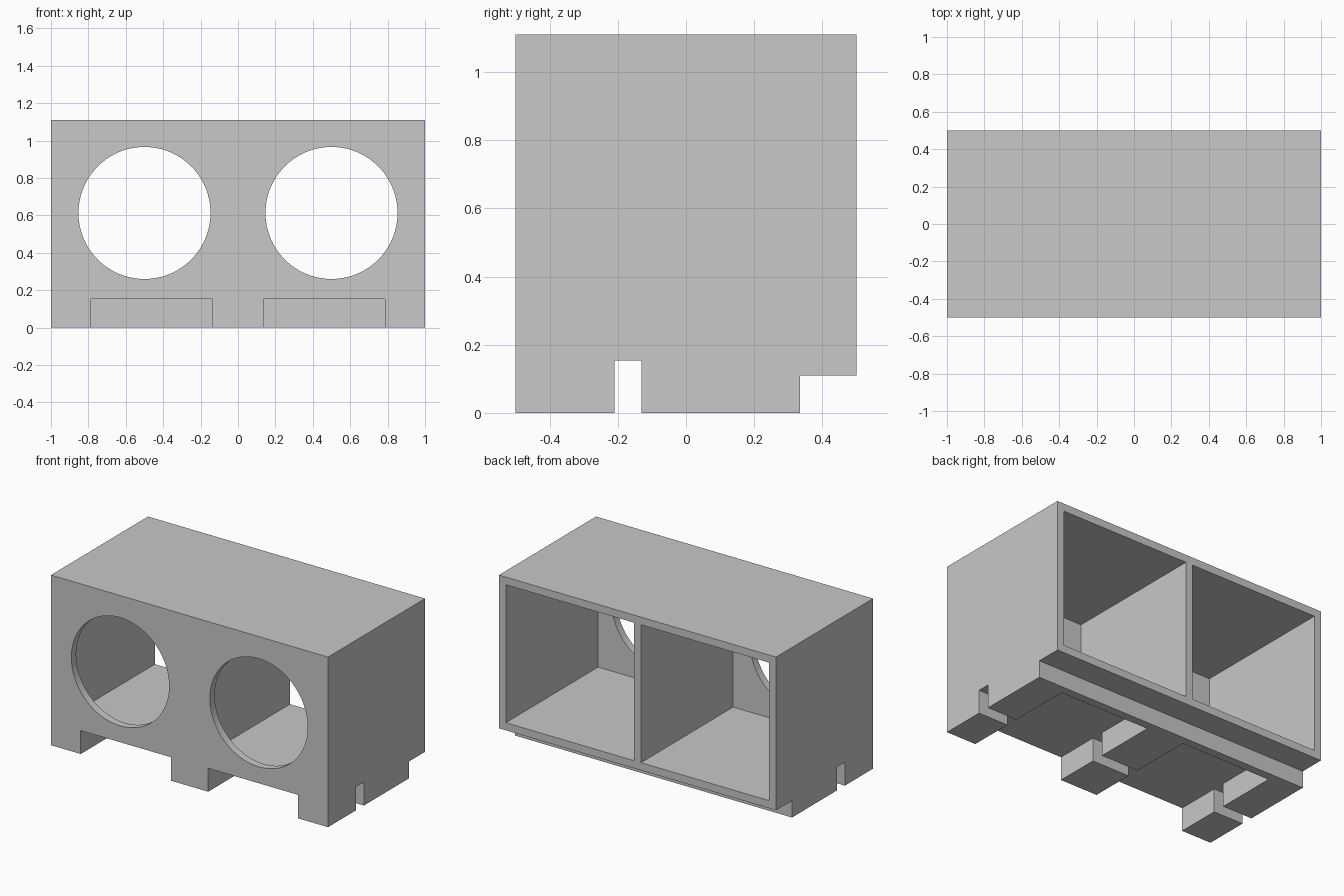
import bpy
import bmesh
import math

cube = bpy.data.objects.get("Cube")
if cube:
    bpy.data.objects.remove(cube, do_unlink=True)

grey = bpy.data.materials.new("plain grey")
grey.use_nodes = True
colour = (0.58, 0.58, 0.58, 1)
grey.diffuse_color = colour
grey.node_tree.nodes["Principled BSDF"].inputs["Base Color"].default_value = colour

WALL = 0.05
DEPTH = 0.5       # half depth
BASE = 0.11       # underside of the rear lip
TOP = 1.11
CLEAR = 0.153     # height of the gaps under the body


def to_object(name, bm):
    bmesh.ops.recalc_face_normals(bm, faces=bm.faces)
    mesh = bpy.data.meshes.new(name)
    bm.to_mesh(mesh)
    bm.free()
    obj = bpy.data.objects.new(name, mesh)
    bpy.context.collection.objects.link(obj)
    mesh.materials.append(grey)
    return obj


def box(name, x, y, z):
    bm = bmesh.new()
    bmesh.ops.create_cube(bm, size=1)
    for v in bm.verts:
        for i, (low, high) in enumerate((x, y, z)):
            v.co[i] = low if v.co[i] < 0 else high
    return to_object(name, bm)


def cut(target, cutter):
    cutter.hide_render = True
    mod = target.modifiers.new("cut", "BOOLEAN")
    mod.operation = "DIFFERENCE"
    mod.solver = "EXACT"
    mod.object = cutter
    bpy.context.view_layer.objects.active = target
    bpy.ops.object.modifier_apply(modifier=mod.name)
    bpy.data.objects.remove(cutter, do_unlink=True)


# Housing: side profile with cross slot and stepped rear, swept across the width
profile = [(-DEPTH, 0), (-0.21, 0), (-0.21, CLEAR), (-0.13, CLEAR), (-0.13, 0),
           (0.335, 0), (0.335, BASE), (DEPTH, BASE), (DEPTH, TOP), (-DEPTH, TOP)]
bm = bmesh.new()
side = bm.faces.new([bm.verts.new((-1, y, z)) for y, z in profile])
sweep = bmesh.ops.extrude_face_region(bm, geom=[side])
for item in sweep["geom"]:
    if isinstance(item, bmesh.types.BMVert):
        item.co.x = 1
housing = to_object("double_housing", bm)

for s in (-1, 1):
    # Compartment open at the rear
    cut(housing, box("compartment_cutter", sorted((s * WALL / 2, s * (1 - WALL))),
                     (-DEPTH + WALL, 1), (BASE + WALL, TOP - WALL)))
    # Round opening through the front wall
    bpy.ops.mesh.primitive_cylinder_add(vertices=96, radius=0.353, depth=0.4,
                                        location=(s * 0.5, -DEPTH, 0.613),
                                        rotation=(math.pi / 2, 0, 0))
    cylinder = bpy.context.object
    cylinder.data.materials.append(grey)
    cut(housing, cylinder)
    # Recess between the feet, closed by the rear rail
    cut(housing, box("recess_cutter", sorted((s * 0.135, s * 0.785)),
                     (-1, 0.28), (-0.2, CLEAR)))

bpy.ops.object.select_all(action="DESELECT")
housing.select_set(True)
bpy.context.view_layer.objects.active = housing
bpy.ops.object.shade_smooth_by_angle(angle=math.radians(30))
